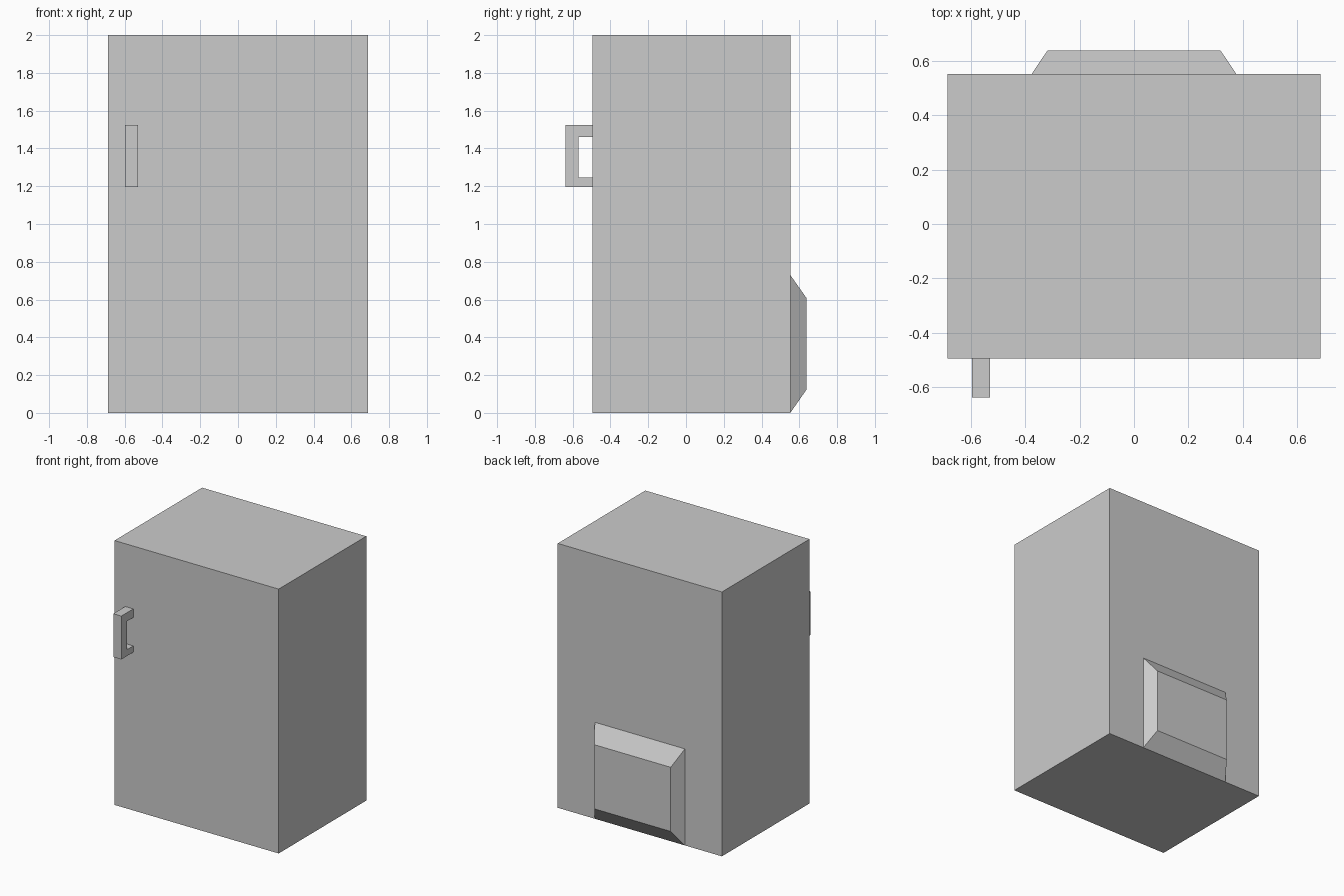
import bpy, bmesh
from mathutils import Vector

if "Cube" in bpy.data.objects:
    bpy.data.objects.remove(bpy.data.objects["Cube"])


def add_object(name, bm):
    bmesh.ops.recalc_face_normals(bm, faces=bm.faces)
    mesh = bpy.data.meshes.new(name)
    bm.to_mesh(mesh)
    bm.free()
    obj = bpy.data.objects.new(name, mesh)
    bpy.context.collection.objects.link(obj)
    return obj


def block(name, lo, hi):
    lo, hi = Vector(lo), Vector(hi)
    bm = bmesh.new()
    bmesh.ops.create_cube(bm, size=1)
    bmesh.ops.scale(bm, vec=hi - lo, verts=bm.verts)
    bmesh.ops.translate(bm, vec=(lo + hi) / 2, verts=bm.verts)
    return bm


def extrude_x(name, profile_yz, x0, x1):
    bm = bmesh.new()
    face = bm.faces.new([bm.verts.new((x0, y, z)) for y, z in profile_yz])
    out = bmesh.ops.extrude_face_region(bm, geom=[face], use_keep_orig=True)
    moved = [v for v in out["geom"] if isinstance(v, bmesh.types.BMVert)]
    bmesh.ops.translate(bm, vec=(x1 - x0, 0, 0), verts=moved)
    return add_object(name, bm)


FRONT, BACK = -0.495, 0.552

# Cabinet body
add_object("cabinet_body", block("cabinet_body", (-0.687, FRONT, 0), (0.687, BACK, 2)))

# Door handle: bracket profile seen from the side
extrude_x("door_handle", [
    (FRONT, 1.197), (-0.638, 1.197), (-0.638, 1.525), (FRONT, 1.525),
    (FRONT, 1.46), (-0.57, 1.46), (-0.57, 1.245), (FRONT, 1.245),
], -0.597, -0.53)

# Rear compressor housing: block with its outer face tapered inward
bm = block("rear_housing", (-0.377, BACK, 0), (0.377, 0.638, 0.73))
for v in bm.verts:
    if v.co.y > 0.6:
        v.co.x = 0.319 if v.co.x > 0 else -0.319
        v.co.z = 0.608 if v.co.z > 0.3 else 0.123
add_object("rear_housing", bm)
